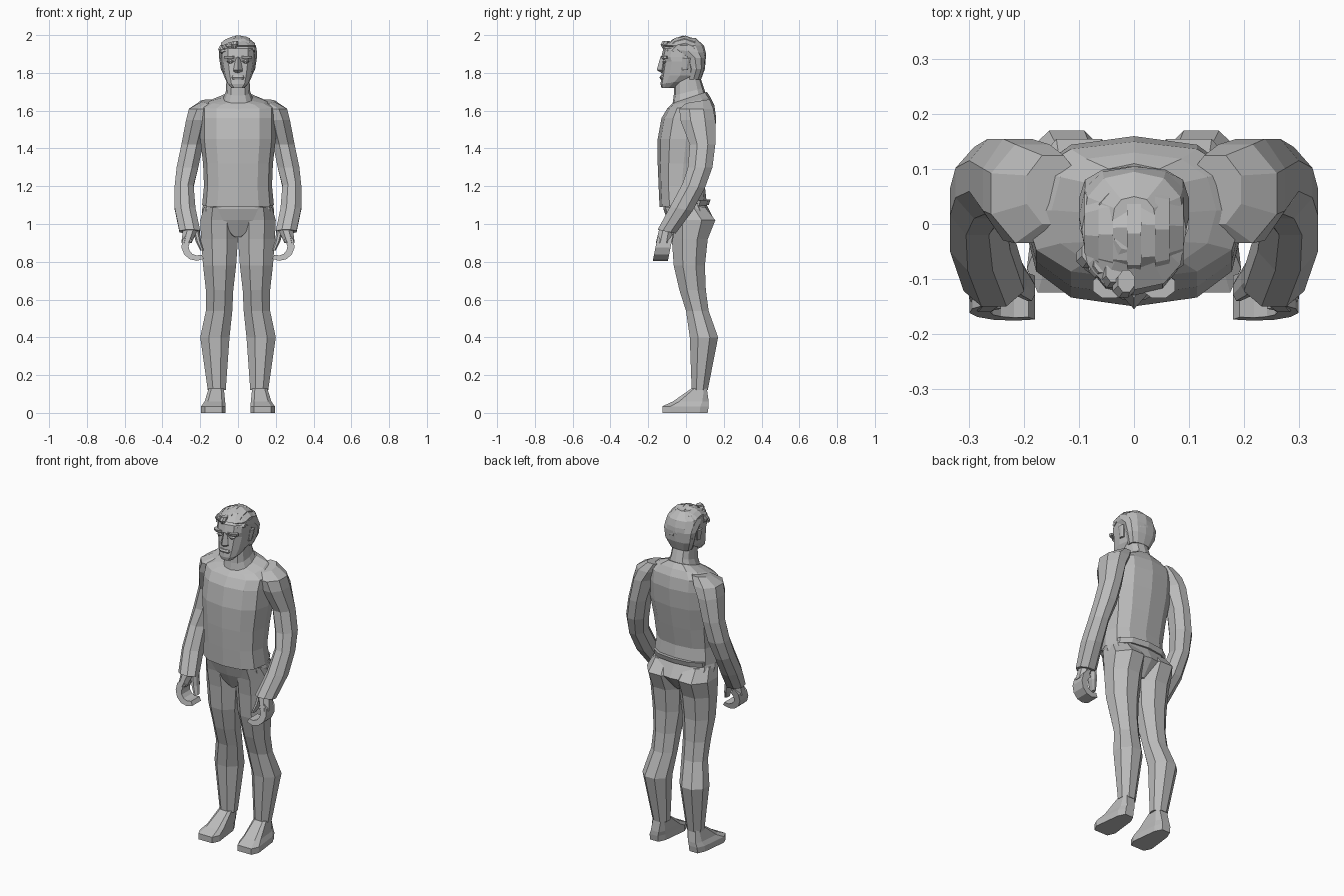
import bpy, bmesh, math, random
from mathutils import Vector

random.seed(4)
cube = bpy.data.objects.get("Cube")
if cube:
    bpy.data.objects.remove(cube, do_unlink=True)

GREY = (0.5, 0.5, 0.5, 1)
mat = bpy.data.materials.new("plain grey")
mat.use_nodes = True
mat.diffuse_color = GREY
bsdf = next(node for node in mat.node_tree.nodes if node.type == 'BSDF_PRINCIPLED')
bsdf.inputs["Base Color"].default_value = GREY


def rounded(value, power):
    """Raise a sine or cosine to a power but keep its sign."""
    return math.copysign(abs(value) ** power, value)


def section(sides, power, turn):
    """Rounded polygon filling a unit square; the front is at v = -1."""
    angles = [math.tau * (i + turn) / sides for i in range(sides)]
    points = [(rounded(math.sin(a), power), -rounded(math.cos(a), power)) for a in angles]
    reach = max(u for u, v in points)
    return [(u / reach, v / reach) for u, v in points]


ROUND = section(sides=12, power=.8, turn=0)
OCTAGON = section(sides=8, power=1, turn=.5)
BOXY = section(sides=8, power=.5, turn=.5)
DIAMOND = section(sides=4, power=1, turn=0)


def limb(z, near, far, front, back, tilt=0, taper=0, shape=OCTAGON):
    """Ring between bounds; tilt lifts the back and taper narrows it."""
    middle, half = (near + far) / 2, (far - near) / 2
    centre, depth = (front + back) / 2, (back - front) / 2
    return [Vector((middle + u * half * (1 - taper * (v + 1) / 2),
                    centre + v * depth, z + v * tilt)) for u, v in shape]


def body(z, half, front, back, tilt=0, shape=ROUND):
    """Ring centred on the middle of the figure."""
    return limb(z, -half, half, front, back, tilt, shape=shape)


def loft(name, *rings, side=1):
    """Skin matching rings, close both ends and add the part."""
    bm = bmesh.new()
    rows = [[bm.verts.new((p[0] * side, p[1], p[2])) for p in ring] for ring in rings]
    for low, high in zip(rows, rows[1:]):
        for i in range(len(low)):
            bm.faces.new((low[i - 1], low[i], high[i], high[i - 1]))
    bm.faces.new(rows[0])
    bm.faces.new(rows[-1])
    bmesh.ops.recalc_face_normals(bm, faces=bm.faces)
    mesh = bpy.data.meshes.new(name)
    bm.to_mesh(mesh)
    bm.free()
    mesh.materials.append(mat)
    bpy.context.scene.collection.objects.link(bpy.data.objects.new(name, mesh))


def pair(name, *rings):
    """Build a part on the left and its mirror on the right."""
    loft("left_" + name, *rings)
    loft("right_" + name, *rings, side=-1)


# Sweater with a loose hem and a sloping neckline
loft("sweater",
     body(z=1.13, half=.17, front=-.12, back=.09, tilt=.01),
     body(z=1.1, half=.19, front=-.14, back=.11, tilt=.01),
     body(z=1.2, half=.18, front=-.145, back=.1),
     body(z=1.32, half=.185, front=-.15, back=.125),
     body(z=1.45, half=.2, front=-.15, back=.15),
     body(z=1.56, half=.2, front=-.13, back=.16),
     body(z=1.62, half=.2, front=-.1, back=.15, tilt=.01),
     body(z=1.65, half=.15, front=-.08, back=.13, tilt=.02),
     body(z=1.67, half=.08, front=-.07, back=.11, tilt=.03))
loft("hem_band",
     body(z=1.09, half=.18, front=-.12, back=.12, tilt=.01),
     body(z=1.12, half=.18, front=-.12, back=.13, tilt=.01))

# Trousers: hips tapering to the crotch, then two bent legs
loft("hips",
     body(z=1.12, half=.18, front=-.12, back=.1),
     body(z=1.08, half=.19, front=-.12, back=.12),
     body(z=1.02, half=.19, front=-.1, back=.15),
     body(z=.93, half=.02, front=-.06, back=.08))
pair("leg",
     limb(z=1.09, near=.02, far=.18, front=-.11, back=.1),
     limb(z=1.02, near=0, far=.2, front=-.09, back=.155),
     limb(z=.92, near=0, far=.195, front=-.075, back=.115),
     limb(z=.78, near=.01, far=.185, front=-.065, back=.1),
     limb(z=.65, near=.025, far=.17, front=-.035, back=.105),
     limb(z=.54, near=.03, far=.17, front=0, back=.12),
     limb(z=.4, near=.045, far=.2, front=.02, back=.17),
     limb(z=.12, near=.065, far=.16, front=.03, back=.115))
pair("shoe",
     limb(z=0, near=.06, far=.2, front=-.125, back=.115, taper=.4, shape=BOXY),
     limb(z=.035, near=.06, far=.2, front=-.125, back=.12, taper=.4, shape=BOXY),
     limb(z=.06, near=.065, far=.18, front=-.07, back=.12, taper=.3, shape=BOXY),
     limb(z=.13, near=.075, far=.155, front=.03, back=.11, shape=BOXY))

# Sleeves, bent forward at the elbow
pair("sleeve",
     limb(z=1.65, near=.1, far=.195, front=0, back=.125, tilt=.01),
     limb(z=1.61, near=.11, far=.26, front=-.035, back=.145),
     limb(z=1.55, near=.15, far=.275, front=-.03, back=.155),
     limb(z=1.42, near=.185, far=.3, front=.02, back=.155),
     limb(z=1.3, near=.21, far=.325, front=.01, back=.14),
     limb(z=1.2, near=.235, far=.335, front=-.02, back=.1, tilt=-.01),
     limb(z=1.08, near=.225, far=.335, front=-.085, back=.035, tilt=-.01),
     limb(z=.96, near=.2, far=.31, front=-.15, back=-.055, tilt=-.01))

# Hands: a wrist, a crescent of curled fingers and a thumb
pair("wrist",
     limb(z=.98, near=.21, far=.29, front=-.14, back=-.07),
     limb(z=.9, near=.245, far=.3, front=-.16, back=-.08))


def crescent(front):
    """Outline of the curled hand, thinning from the wrist to the fingertips."""
    steps = [i / 6 for i in range(7)]
    outer = [(math.radians(50 - 170 * s), .08) for s in steps]
    inner = [(a, .035 + .02 * s) for (a, r), s in zip(outer, steps)]
    return [Vector((.22 + r * math.cos(a), front + .2 * r * math.sin(a), .885 + r * math.sin(a)))
            for a, r in outer + inner[::-1]]


pair("fingers", crescent(front=-.16), crescent(front=-.08))
pair("thumb",
     limb(z=.97, near=.205, far=.24, front=-.12, back=-.06),
     limb(z=.91, near=.195, far=.225, front=-.13, back=-.07),
     limb(z=.86, near=.18, far=.2, front=-.14, back=-.1))

# Neck and head
loft("neck",
     body(z=1.64, half=.09, front=-.075, back=.11, tilt=.03),
     body(z=1.7, half=.065, front=-.065, back=.095, tilt=.02),
     body(z=1.78, half=.06, front=-.06, back=.075))
loft("head",
     body(z=1.72, half=.035, front=-.13, back=-.06),
     body(z=1.75, half=.06, front=-.135, back=.01, tilt=.01),
     body(z=1.785, half=.075, front=-.13, back=.065),
     body(z=1.86, half=.09, front=-.12, back=.09),
     body(z=1.885, half=.09, front=-.13, back=.09),
     body(z=1.93, half=.09, front=-.12, back=.09),
     body(z=1.965, half=.07, front=-.08, back=.07))

# Face details
loft("nose",
     body(z=1.8, half=.02, front=-.13, back=-.1, shape=DIAMOND),
     body(z=1.815, half=.025, front=-.155, back=-.1, shape=DIAMOND),
     body(z=1.885, half=.01, front=-.135, back=-.1, shape=DIAMOND))
loft("mouth",
     body(z=1.765, half=.03, front=-.135, back=-.1),
     body(z=1.775, half=.035, front=-.14, back=-.1),
     body(z=1.785, half=.03, front=-.135, back=-.1))
pair("eyebrow",
     limb(z=1.875, near=.015, far=.075, front=-.13, back=-.09),
     limb(z=1.89, near=.015, far=.075, front=-.135, back=-.09))
pair("eye",
     limb(z=1.85, near=.035, far=.045, front=-.12, back=-.1),
     limb(z=1.86, near=.02, far=.06, front=-.125, back=-.1),
     limb(z=1.87, near=.035, far=.045, front=-.12, back=-.1))
pair("ear",
     limb(z=1.815, near=.07, far=.09, front=-.02, back=.01),
     limb(z=1.88, near=.08, far=.1, front=-.02, back=.025))

# Hair: a close base with layered locks from brow to nape
loft("hair_base",
     body(z=1.765, half=.065, front=0, back=.08),
     body(z=1.82, half=.09, front=.01, back=.1),
     body(z=1.88, half=.1, front=-.01, back=.105),
     body(z=1.915, half=.1, front=-.08, back=.105, tilt=-.01),
     body(z=1.945, half=.095, front=-.12, back=.095),
     body(z=1.985, half=.04, front=-.05, back=.05))


def arc_outline(x, start, end, lift):
    """Slice of the skull's curve, from one angle above the brow to another."""
    scale = math.sqrt(1 - (x / .125) ** 2)
    arc = [math.radians(start + (end - start) * i / 6) for i in range(7)]
    rim = [(a, scale + lift) for a in arc] + [(a, scale * .8) for a in reversed(arc)]
    return [Vector((x, -.01 - .113 * r * math.cos(a), 1.87 + .126 * r * math.sin(a)))
            for a, r in rim]


LOCKS, SPAN = 7, .09
for i in range(LOCKS):
    left, right = (SPAN * (2 * k / LOCKS - 1) for k in (i, i + 1))
    sweep = dict(start=random.uniform(22, 36), end=random.uniform(195, 222),
                 lift=random.choice((0, .02, .035)))
    loft(f"hair_lock_{i}", arc_outline(left, **sweep), arc_outline(right, **sweep))

# Short curls swept over one side of the brow
for i in range(4):
    x, y, z = -.085 + .022 * i, -.06 - .018 * i, 1.925 + .008 * i
    loft(f"brow_curl_{i}",
         limb(z=z - .02, near=x - .01, far=x + .01, front=y - .01, back=y + .02),
         limb(z=z, near=x - .02, far=x + .02, front=y - .02, back=y + .02),
         limb(z=z + .02, near=x - .01, far=x + .02, front=y - .01, back=y + .03))
